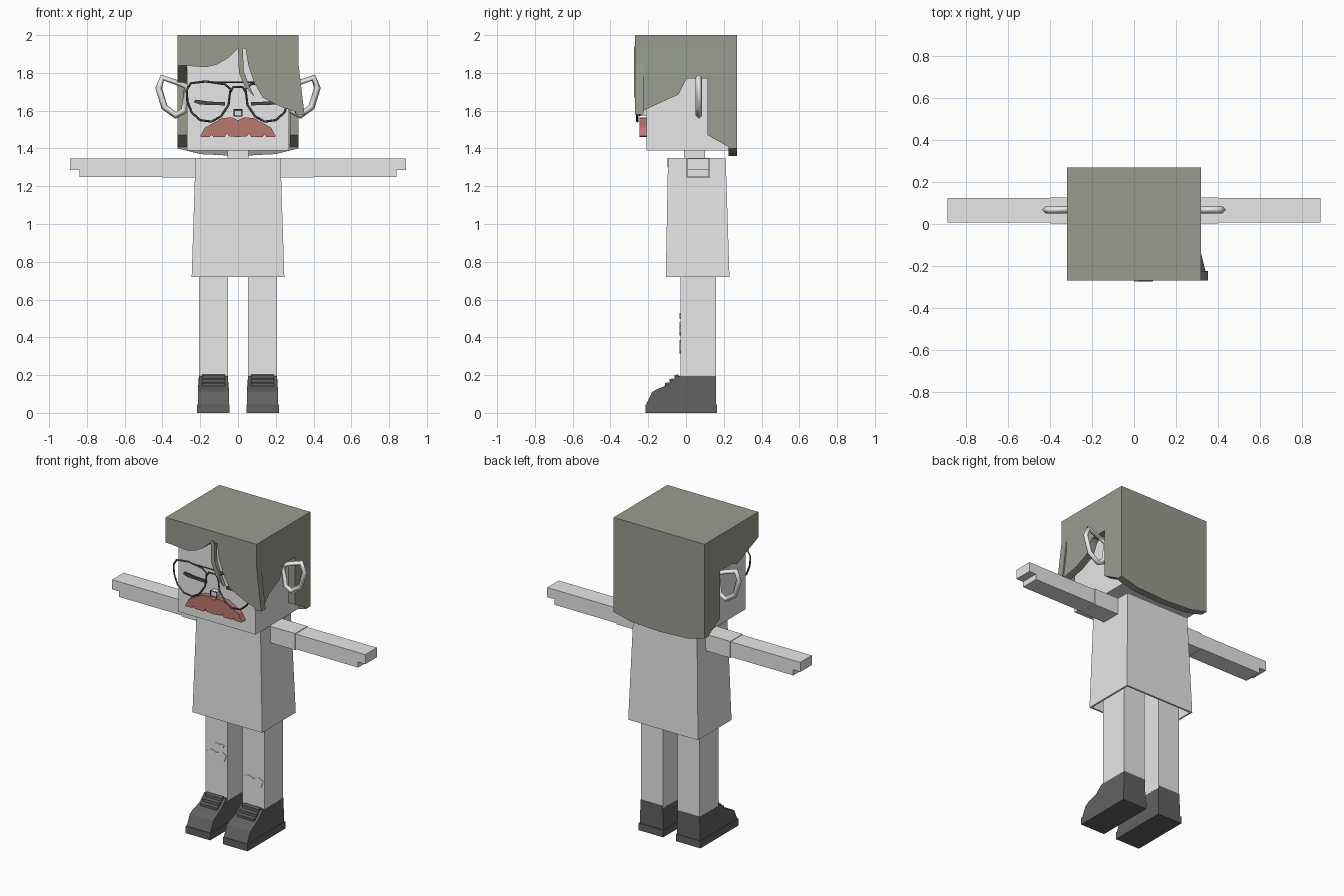
import bpy
import bmesh
from mathutils import Vector

cube = bpy.data.objects.get("Cube")
if cube:
    bpy.data.objects.remove(cube, do_unlink=True)


def material(name, r, g, b):
    m = bpy.data.materials.new(name)
    m.use_nodes = True
    m.diffuse_color = (r, g, b, 1)
    m.node_tree.nodes["Principled BSDF"].inputs["Base Color"].default_value = (r, g, b, 1)
    return m


PALE = material("pale_grey", 0.8, 0.8, 0.8)
HAIR = material("olive_grey", 0.32, 0.335, 0.28)
RED = material("dusty_red", 0.5, 0.19, 0.16)
SHOE = material("charcoal", 0.12, 0.12, 0.12)
DARK = material("near_black", 0.07, 0.07, 0.07)


def finish(name, bm, mat):
    bmesh.ops.recalc_face_normals(bm, faces=bm.faces)
    mesh = bpy.data.meshes.new(name)
    bm.to_mesh(mesh)
    bm.free()
    mesh.materials.append(mat)
    ob = bpy.data.objects.new(name, mesh)
    bpy.context.collection.objects.link(ob)
    return ob


def prism(name, profile, axis, lo, hi, mat, move=None):
    """Extrude an (x,z) profile along y, or a (y,z) profile along x."""
    bm = bmesh.new()
    along_y = axis == "y"
    verts = [bm.verts.new((a, lo, z) if along_y else (lo, a, z)) for a, z in profile]
    face = bm.faces.new(verts)
    out = bmesh.ops.extrude_face_region(bm, geom=[face])
    step = Vector((0, hi - lo, 0) if along_y else (hi - lo, 0, 0))
    new = [v for v in out["geom"] if isinstance(v, bmesh.types.BMVert)]
    bmesh.ops.translate(bm, verts=new, vec=step)
    if move:
        for v in bm.verts:
            move(v.co)
    return finish(name, bm, mat)


def box(name, x, y, z, mat, move=None):
    rect = [(x[0], z[0]), (x[1], z[0]), (x[1], z[1]), (x[0], z[1])]
    return prism(name, rect, "y", y[0], y[1], mat, move)


def wire(name, points, y, radius, mat, closed=True, sides=0):
    """Thin tube through (x,z) points in a plane facing the front."""
    cu = bpy.data.curves.new(name, "CURVE")
    cu.dimensions = "3D"
    cu.bevel_depth = radius
    cu.bevel_resolution = sides
    cu.use_fill_caps = True
    sp = cu.splines.new("POLY")
    sp.points.add(len(points) - 1)
    for p, (x, z) in zip(sp.points, points):
        p.co = (x, y, z, 1)
    sp.use_cyclic_u = closed
    cu.materials.append(mat)
    ob = bpy.data.objects.new(name, cu)
    bpy.context.collection.objects.link(ob)
    bpy.ops.object.select_all(action="DESELECT")
    ob.select_set(True)
    bpy.context.view_layer.objects.active = ob
    bpy.ops.object.convert(target="MESH")


def flip(points, s):
    return [(s * x, z) for x, z in points]


# Head, neck and nose
box("head", (-.27, .27), (-.21, .23), (1.39, 1.96), PALE)
box("neck", (-.055, .055), (-.01, .1), (1.33, 1.4), PALE)
box("nose", (-.022, .022), (-.245, -.2), (1.572, 1.605), PALE)
wire("nose_ring", [(-.022, 1.572), (.022, 1.572), (.022, 1.605), (-.022, 1.605)], -.245, .004, DARK)

# Hair shell: crown, back, sides and fringe
box("hair_crown", (-.32, .32), (-.27, .27), (1.95, 2), HAIR)
prism("hair_back", [(-.32, 2), (-.32, 1.4), (-.2, 1.37), (0, 1.36), (.2, 1.37), (.32, 1.4), (.32, 2)],
      "y", .225, .27, HAIR)
rear = [(.115, 1.77), (.115, 1.47), (.24, 1.4), (.27, 1.4), (.27, 2), (-.27, 2)]
prism("hair_side_right", rear + [(-.27, 1.84), (-.055, 1.75), (-.01, 1.77)],
      "x", -.32, -.27, HAIR)


def flare(co):
    if co.y < -.2 and co.z < 1.7:
        co.x += .032


prism("hair_side_left",
      rear + [(-.27, 1.85), (-.27, 1.58), (-.14, 1.64), (-.04, 1.685), (-.005, 1.755), (.01, 1.77)],
      "x", .275, .32, HAIR, flare)
prism("fringe_right", [(-.32, 2), (-.32, 1.845), (-.24, 1.835), (-.17, 1.83), (-.11, 1.845),
                       (-.05, 1.88), (0, 1.93), (.04, 1.93), (.04, 2)], "y", -.27, -.225, HAIR)
prism("fringe_left", [(.04, 2), (.04, 1.93), (.055, 1.84), (.085, 1.75), (.13, 1.67), (.24, 1.615),
                      (.352, 1.58), (.32, 1.85), (.32, 2)], "y", -.27, -.225, HAIR)
prism("loose_strand", [(0, 1.94), (.005, 1.8), (.035, 1.73), (.09, 1.67), (.06, 1.73),
                       (.03, 1.81), (.025, 1.94)], "y", -.275, -.25, HAIR)

# Moustache with a ragged lower edge
half = [(0, 1.55), (.035, 1.565), (.085, 1.56), (.13, 1.535), (.175, 1.51), (.2, 1.465), (.195, 1.46),
        (.15, 1.46), (.14, 1.475), (.13, 1.46), (.07, 1.46), (.06, 1.48), (.05, 1.465), (0, 1.46)]
prism("moustache", half + flip(half[-2:0:-1], -1), "y", -.245, -.205, RED)

# Glasses, closed eyes and large ear loops
lens = [(.04, 1.715), (.07, 1.74), (.17, 1.755), (.25, 1.745), (.272, 1.71), (.268, 1.65), (.245, 1.59),
        (.2, 1.55), (.14, 1.542), (.09, 1.57), (.05, 1.63)]
loop = [(.27, 1.73), (.4, 1.775), (.42, 1.72), (.39, 1.62), (.33, 1.575), (.285, 1.6)]
eye = [(.07, 1.645), (.15, 1.648), (.225, 1.658), (.235, 1.645), (.2, 1.632), (.07, 1.628)]
for side, s in (("left", 1), ("right", -1)):
    wire("lens_rim_" + side, flip(lens, s), -.258, .006, DARK)
    prism("closed_eye_" + side, flip(eye, s), "y", -.218, -.209, DARK)
    wire("ear_loop_" + side, flip(loop, s), .068, .018, PALE)
wire("bridge", [(-.04, 1.7), (-.025, 1.725), (.025, 1.725), (.04, 1.7)], -.258, .006, DARK, False)
wire("brow_bar", [(-.15, 1.75), (.15, 1.75)], -.258, .004, DARK, False)


# Flared tunic, open underneath
def taper(co):
    if co.z < 1:
        co.x *= 1.09
        co.y += .02 if co.y > 0 else -.012


tunic = box("tunic", (-.225, .225), (-.095, .21), (.72, 1.35), PALE, taper)
bm = bmesh.new()
bm.from_mesh(tunic.data)
bmesh.ops.delete(bm, geom=[f for f in bm.faces if f.normal.z < -.9], context="FACES_ONLY")
bm.to_mesh(tunic.data)
bm.free()
shell = tunic.modifiers.new("cloth", "SOLIDIFY")
shell.thickness = .015
prism("neckline", [(-.085, 1.35), (-.06, 1.32), (-.03, 1.303), (.03, 1.303), (.06, 1.32), (.085, 1.35)],
      "y", -.099, -.093, PALE)

# Arms, legs and shoes
arm = [(.38, 1.25), (.84, 1.25), (.84, 1.285), (.89, 1.285), (.89, 1.346), (.38, 1.346)]
sole = [(-.215, 0), (.165, 0), (.165, .045), (-.215, .045)]
upper = [(-.213, .04), (-.18, .11), (-.155, .125), (-.095, .15), (-.045, .195), (.16, .195), (.16, .04)]
for side, s in (("left", 1), ("right", -1)):
    def span(a, b):
        return sorted((s * a, s * b))

    box("sleeve_" + side, span(.2, .4), (.003, .127), (1.245, 1.35), PALE)
    prism("arm_" + side, flip(arm, s), "y", .007, .123, PALE)
    box("leg_" + side, span(.052, .207), (-.03, .158), (.18, .9), PALE)
    prism("shoe_sole_" + side, sole, "x", *span(.045, .217), SHOE)

    def pinch(co):
        if co.z > .14:
            co.x = s * (.13 + (abs(co.x) - .13) * .93)

    prism("shoe_upper_" + side, upper, "x", *span(.047, .213), SHOE, pinch)
    for i in range(3):
        y, z = -.1 + i * .025, .15 + i * .021
        strap = [(y - .012, z - .012), (y - .012, z + .008), (y + .01, z + .012), (y + .01, z - .012)]
        prism(f"shoe_strap_{side}_{i}", strap, "x", *span(.07, .19), SHOE)


# Torn patches on the knees
def patch(name, x, z, w, h):
    shape = [(-1, .4), (-.5, 1), (0, .6), (.6, 1), (1, .5), (.8, -.6), (.3, -1), (-.5, -1), (-.9, -.4)]
    prism(name, [(x + a * w, z + b * h) for a, b in shape], "y", -.034, -.028, PALE)


patch("knee_patch_right", -.13, .445, .07, .036)
patch("small_patch_right", -.11, .515, .035, .015)
patch("knee_patch_left", .13, .35, .07, .036)
